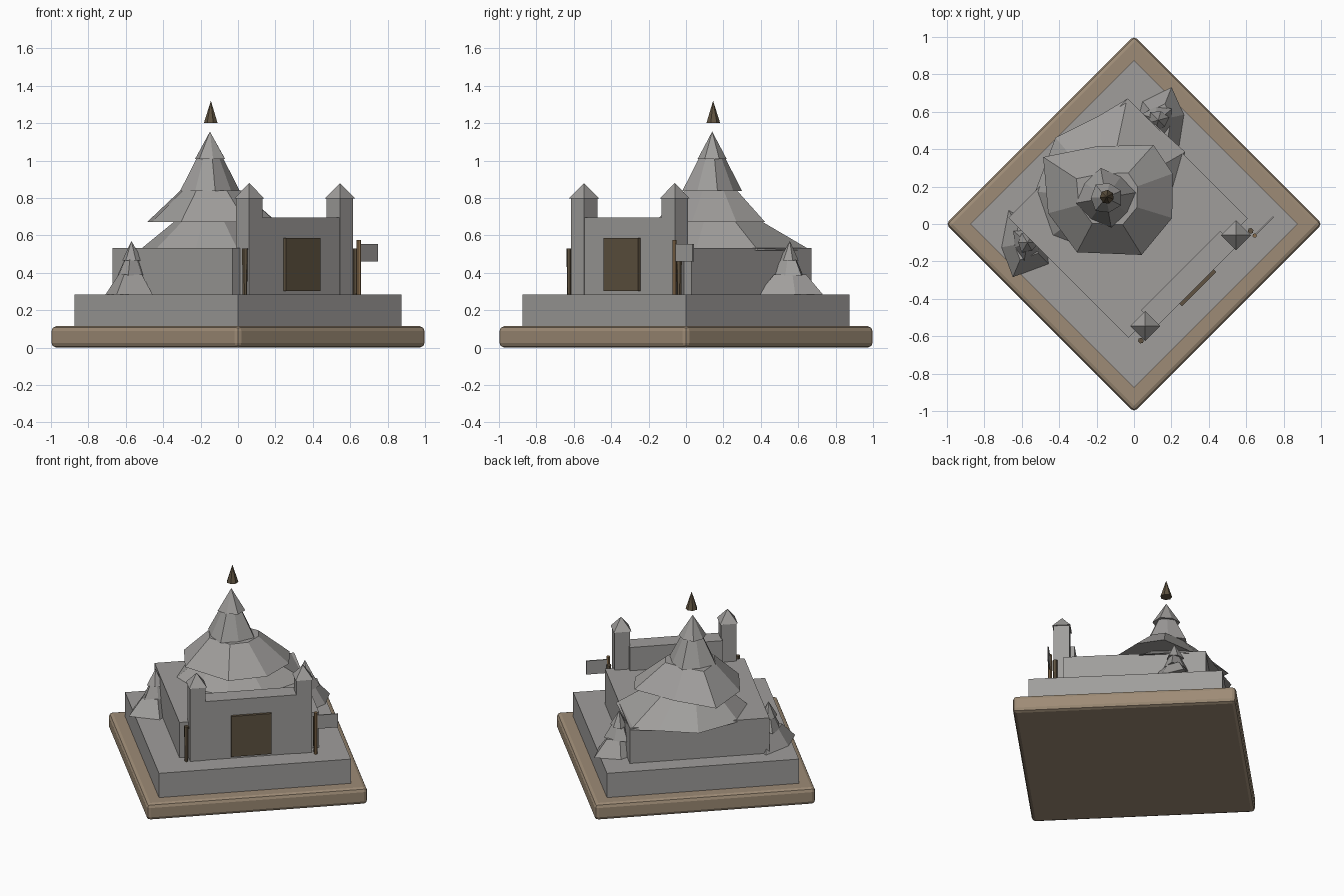
import bpy, bmesh, math
from mathutils import Matrix

if "Cube" in bpy.data.objects:
    bpy.data.objects.remove(bpy.data.objects["Cube"])

ROT = Matrix.Rotation(math.radians(45), 4, 'Z')   # the whole site is turned 45 degrees


def material(name, rgb):
    m = bpy.data.materials.new(name)
    m.diffuse_color = (*rgb, 1)
    m.use_nodes = True
    m.node_tree.nodes["Principled BSDF"].inputs["Base Color"].default_value = m.diffuse_color
    return m


STONE = material("grey stone", (0.35, 0.34, 0.33))
TAN = material("tan base", (0.34, 0.26, 0.18))
DARK = material("dark wood", (0.115, 0.086, 0.052))
POLE = material("brown pole", (0.25, 0.155, 0.075))


def finish(name, bm, mat, turn=True):
    if turn:
        bm.transform(ROT)
    bmesh.ops.recalc_face_normals(bm, faces=bm.faces)
    me = bpy.data.meshes.new(name)
    bm.to_mesh(me)
    bm.free()
    me.materials.append(mat)
    ob = bpy.data.objects.new(name, me)
    bpy.context.collection.objects.link(ob)
    return ob


def box(name, x0, x1, y0, y1, z0, z1, mat, bevel=0):
    bm = bmesh.new()
    bmesh.ops.create_cube(bm, size=1)
    bmesh.ops.scale(bm, vec=(x1 - x0, y1 - y0, z1 - z0), verts=bm.verts)
    bmesh.ops.translate(bm, vec=((x0 + x1) / 2, (y0 + y1) / 2, (z0 + z1) / 2), verts=bm.verts)
    if bevel:
        bmesh.ops.bevel(bm, geom=bm.edges[:], offset=bevel, segments=2, profile=0.5, affect='EDGES')
    return finish(name, bm, mat)


def cone(name, x, y, z0, z1, r0, r1, sides, mat, spin=0):
    bm = bmesh.new()
    bmesh.ops.create_cone(bm, cap_ends=True, segments=sides, radius1=r0, radius2=r1, depth=z1 - z0)
    bm.transform(Matrix.Translation((x, y, (z0 + z1) / 2)) @ Matrix.Rotation(math.radians(spin), 4, 'Z'))
    return finish(name, bm, mat)


def crag(name, cx, cy, tiers):
    """Stacked uneven tiers: (bottom z, top z, top scale, [(angle, radius)...])."""
    bm = bmesh.new()
    for z0, z1, k, pts in tiers:
        polar = [(math.radians(a), r) for a, r in pts]
        low = [bm.verts.new((cx + r * math.cos(a), cy + r * math.sin(a), z0)) for a, r in polar]
        bm.faces.new(low)
        n = len(low)
        if k:
            top = [bm.verts.new((cx + k * r * math.cos(a), cy + k * r * math.sin(a), z1)) for a, r in polar]
            bm.faces.new(top)
            for i in range(n):
                j = (i + 1) % n
                bm.faces.new((low[i], low[j], top[j], top[i]))
        else:
            tip = bm.verts.new((cx, cy, z1))
            for i in range(n):
                bm.faces.new((low[i], low[(i + 1) % n], tip))
    return finish(name, bm, STONE, turn=False)


def even(radius, sides, wobble, spin=0):
    return [(spin + 360 * i / sides, radius + wobble * (-1) ** i) for i in range(sides)]


# Stepped base
box("base", -.712, .712, -.712, .712, 0, .115, TAN, bevel=.025)
box("plinth", -.619, .619, -.619, .619, .11, .285, STONE)
box("terrace", -.45, .45, -.41, .498, .28, .532, STONE)

# Gate wall, door and towers
box("gate_wall", -.30, .30, -.474, -.352, .28, .695, STONE)
box("door", -.13, .13, -.492, -.47, .302, .585, DARK)
for side, s in (("left", -1), ("right", 1)):
    x = s * .343
    box(side + "_tower", x - .05, x + .05, -.478, -.378, .28, .80, STONE)
    cone(side + "_tower_roof", x, -.428, .797, .88, .081, 0, 4, STONE, spin=45)
    cone(side + "_torch", s * .415, -.467, .285, .53, .012, .016, 6, DARK)

# Flag
cone("flag_pole", .413, -.50, .285, .575, .012, .012, 6, POLE)
box("flag", .42, .555, -.504, -.496, .46, .555, STONE)

# Mountain at the back
crag("mountain", -.15, .14, [
    (.52, .675, .5, [(30, .49), (78, .54), (95, .44), (130, .42), (175, .38), (215, .36),
                     (255, .30), (300, .30), (345, .34)]),
    (.672, .84, .47, [(343, .37), (20, .38), (48, .38), (100, .28), (147, .40), (195, .32),
                      (242, .33), (302, .36)]),
    (.838, 1.01, .45, even(.15, 8, .012, 10)),
    (1.008, 1.155, 0, even(.085, 7, .005, 25))])

# Floating spire tip
cone("spire_tip", 0, .205, 1.20, 1.32, .038, 0, 7, DARK)

# Corner rocks
crag("left_rock", -.57, -.10, [
    (.285, .39, .5, [(0, .10), (60, .10), (120, .20), (190, .14), (247, .20), (315, .16)]),
    (.385, .47, .5, even(.085, 6, .012, 20)),
    (.465, .57, 0, even(.055, 6, .006, 0))])
crag("back_rock", .13, .555, [
    (.285, .39, .5, [(12, .14), (68, .19), (130, .13), (200, .13), (250, .12), (302, .20)]),
    (.385, .47, .5, even(.085, 6, .012, 40)),
    (.465, .57, 0, even(.055, 6, .006, 15))])
